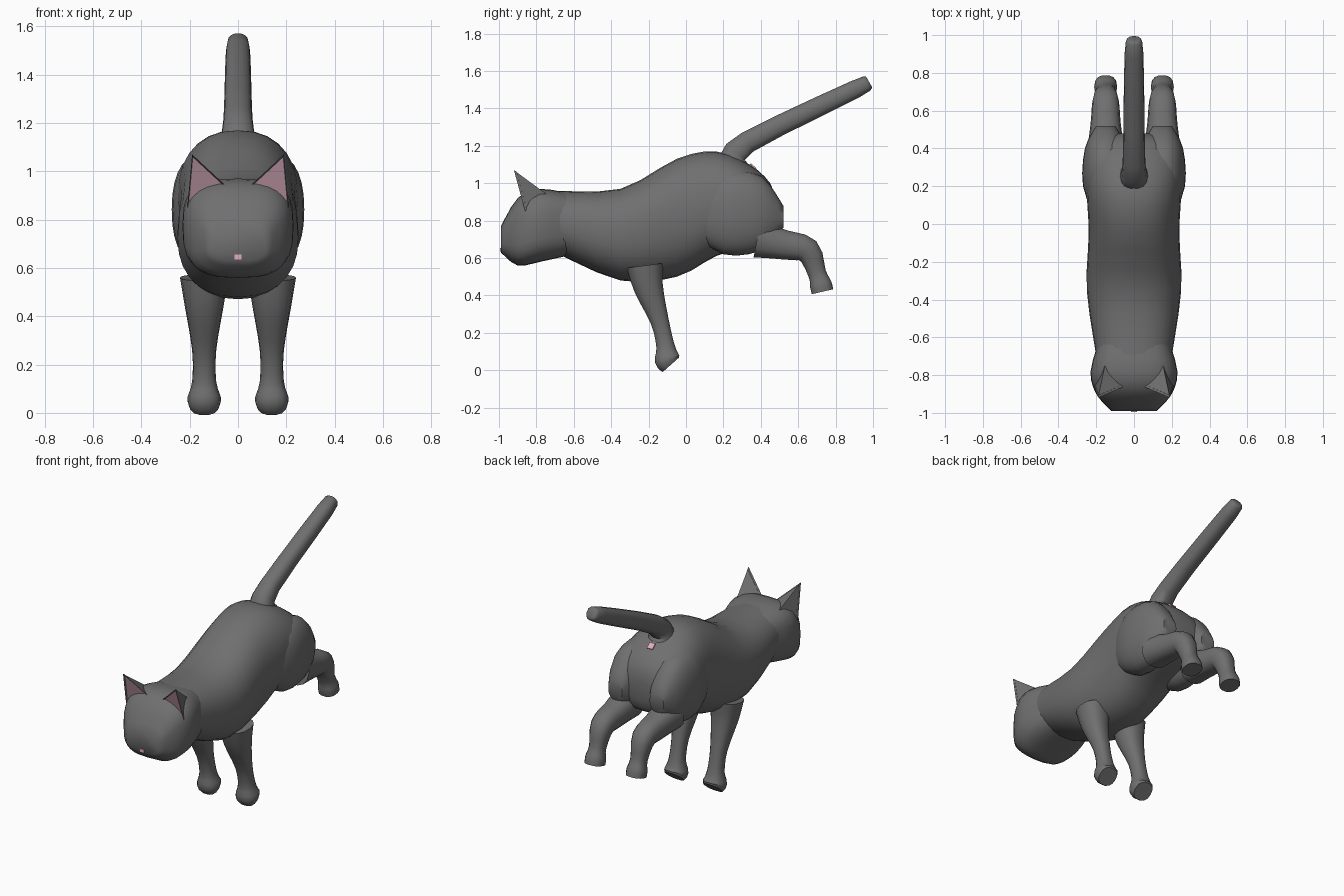
import bpy, bmesh, math
from mathutils import Vector, Matrix

old = bpy.data.objects.get("Cube")
if old:
    bpy.data.objects.remove(old, do_unlink=True)


def material(name, *color):
    mat = bpy.data.materials.new(name)
    mat.use_nodes = True
    mat.diffuse_color = (*color, 1)
    shader = mat.node_tree.nodes["Principled BSDF"]
    shader.inputs["Base Color"].default_value = mat.diffuse_color
    return mat


GREY = material("grey fur", .16, .16, .16)
EAR_PINK = material("ear pink", .5, .3, .36)
LIGHT_PINK = material("light pink", .75, .42, .52)


def finish(bm, name, *materials, crease=50):
    """Turn the bmesh into a smooth-shaded object that keeps sharp edges."""
    bmesh.ops.recalc_face_normals(bm, faces=bm.faces)
    mesh = bpy.data.meshes.new(name)
    bm.to_mesh(mesh)
    bm.free()
    for mat in materials:
        mesh.materials.append(mat)
    mesh.shade_smooth()
    mesh.set_sharp_from_angle(angle=math.radians(crease))
    part = bpy.data.objects.new(name, mesh)
    bpy.context.collection.objects.link(part)


def smooth_keys(keys, steps=3):
    """Spline through the key stations, so that few of them are needed."""
    keys = [Vector(key) for key in keys]
    padded = [keys[0], *keys, keys[-1]]
    result = []
    for before, start, end, after in zip(padded, padded[1:], padded[2:], padded[3:]):
        leave, arrive = (end - before) / 2, (after - start) / 2
        for step in range(steps):
            t = step / steps
            ease = t * t * (3 - 2 * t)
            result.append(start.lerp(end, ease) + leave * t * (1 - t) ** 2
                          - arrive * t * t * (1 - t))
    return result + [keys[-1]]


def superellipse(angle, power):
    """Point on a unit outline that gets squarer as the power rises."""
    return [math.copysign(abs(value) ** (2 / power), value)
            for value in (math.cos(angle), math.sin(angle))]


def loft(name, rings, power, sides):
    """Skin rings given as centre, half width along x and half height vector."""
    bm = bmesh.new()
    loops = []
    for centre, width, height in rings:
        loop = []
        for i in range(sides):
            across, along = superellipse(math.tau * i / sides, power)
            offset = Vector((across * width, 0, 0)) + along * height
            loop.append(bm.verts.new(centre + offset))
        loops.append(loop)
    for first, second in zip(loops, loops[1:]):
        for i in range(sides):
            bm.faces.new((first[i - 1], first[i], second[i], second[i - 1]))
    bm.faces.new(loops[0])
    bm.faces.new(loops[-1])
    finish(bm, name, GREY)


def trunk(name, keys, x=0, power=2.3):
    """Upright rings from keys of y, top, bottom and half width."""
    rings = []
    for y, top, bottom, width in smooth_keys(keys):
        centre = Vector((x, y, (top + bottom) / 2))
        rings.append((centre, width, Vector((0, 0, (top - bottom) / 2))))
    loft(name, rings, power, sides=28)


def limb(name, keys, x=0):
    """Tube along a bent path from keys of y, z and radius."""
    stations = smooth_keys(keys)
    rings = []
    for i, (y, z, radius) in enumerate(stations):
        heading = stations[min(i + 1, len(stations) - 1)] - stations[max(i - 1, 0)]
        normal = Vector((0, -heading.y, heading.x)).normalized()
        rings.append((Vector((x, y, z)), radius, normal * radius))
    loft(name, rings, power=2.4, sides=14)


def ear(name, side):
    """Tall pyramid with a sunken pink front."""
    bm = bmesh.new()
    corners = [(.19, -.92, 1.07), (.05, -.86, .94), (.21, -.86, .85), (.15, -.73, .93)]
    tip, inner, outer, back = [bm.verts.new((side * x, y, z)) for x, y, z in corners]
    front = bm.faces.new((tip, inner, outer))
    for a, b in ((tip, inner), (outer, tip), (inner, outer)):
        bm.faces.new((a, b, back))
    bmesh.ops.recalc_face_normals(bm, faces=bm.faces)
    bmesh.ops.inset_individual(bm, faces=[front], thickness=.01, depth=-.01)
    front.material_index = 1
    finish(bm, name, GREY, EAR_PINK, crease=30)


def plate(name, centre, width, height, tilt):
    """Thin pink patch lying on the fur."""
    bm = bmesh.new()
    place = Matrix.Translation(centre) @ Matrix.Rotation(math.radians(tilt), 4, "X")
    size = Matrix.Diagonal((width, .008, height, 1))
    bmesh.ops.create_cube(bm, size=1, matrix=place @ size)
    finish(bm, name, LIGHT_PINK)


# Head, torso and tail
trunk("head", [(-.99, .77, .63, .12), (-.9, .92, .56, .2),
               (-.78, .97, .58, .23), (-.6, .94, .62, .18)], power=3)
trunk("torso", [(-.7, .96, .63, .2), (-.35, .97, .48, .25), (-.05, 1.13, .5, .24),
                (.16, 1.17, .61, .25), (.34, 1.1, .66, .25),
                (.45, 1, .7, .18), (.48, .9, .78, .1)])
limb("tail", [(.25, 1.11, .08), (.33, 1.22, .06), (.9, 1.5, .05), (.98, 1.54, .03)])

# Paired parts
for label, side in (("left", 1), ("right", -1)):
    ear(label + "_ear", side)
    trunk(label + "_haunch", [(.02, .92, .74, .05), (.2, 1.06, .62, .12),
                              (.4, 1.04, .64, .11), (.52, .88, .76, .05)], x=side * .15)
    limb(label + "_hind_leg", [(.38, .7, .1), (.53, .67, .08), (.65, .64, .07),
                               (.7, .52, .05), (.72, .46, .06), (.73, .42, .06)],
         x=side * .15)
    limb(label + "_front_leg", [(-.22, .56, .1), (-.2, .44, .08), (-.14, .26, .05),
                                (-.11, .13, .05), (-.1, .06, .07), (-.08, .03, .06)],
         x=side * .14)

# Nose and the patch under the tail
plate("nose", (0, -.99, .645), width=.03, height=.02, tilt=0)
plate("under_tail_patch", (0, .36, 1.09), width=.04, height=.04, tilt=50)
